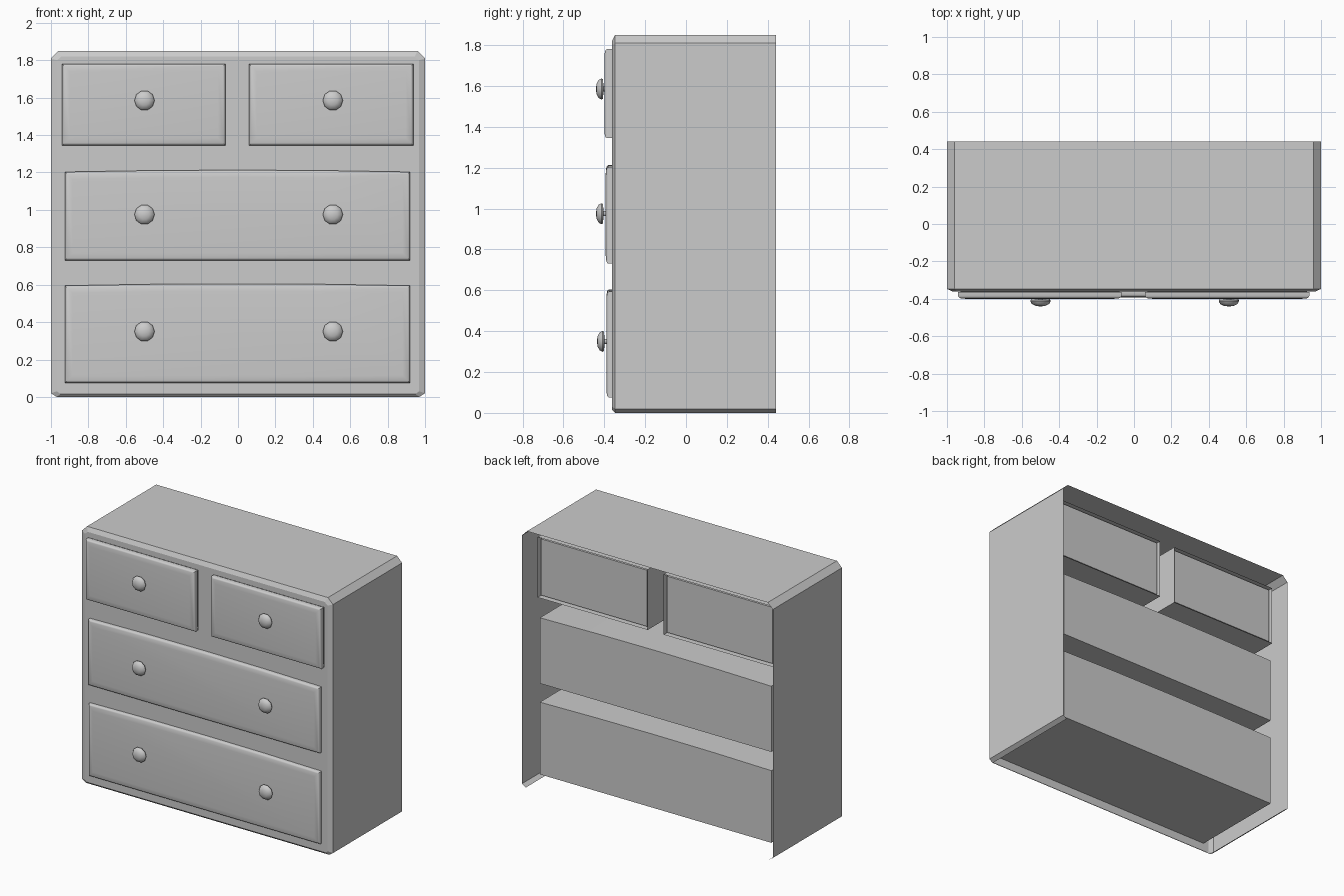
import bpy, bmesh, math

if "Cube" in bpy.data.objects:
    bpy.data.objects.remove(bpy.data.objects["Cube"])

BACK, FRONT, BOX_BACK = 0.44, -0.362, 0.35
# drawer openings: name, x0, x1, z0, z1, bow of the top edge, front y
DRAWERS = [
    ("upper_left_drawer", -0.94, -0.067, 1.345, 1.78, 0.0, -0.40),
    ("upper_right_drawer", 0.06, 0.937, 1.345, 1.78, 0.0, -0.40),
    ("middle_drawer", -0.925, 0.92, 0.73, 1.203, 0.01, -0.393),
    ("bottom_drawer", -0.925, 0.92, 0.075, 0.595, 0.01, -0.39),
]


def finish(name, bm, smooth_angle=None):
    bmesh.ops.recalc_face_normals(bm, faces=bm.faces[:])
    me = bpy.data.meshes.new(name)
    bm.to_mesh(me)
    bm.free()
    ob = bpy.data.objects.new(name, me)
    bpy.context.collection.objects.link(ob)
    if smooth_angle:
        bpy.ops.object.select_all(action='DESELECT')
        ob.select_set(True)
        bpy.context.view_layer.objects.active = ob
        bpy.ops.object.shade_smooth_by_angle(angle=math.radians(smooth_angle))
    return ob


def outline(x0, x1, z0, z1, bow, inset=0.0):
    """Rectangle whose top edge can rise gently to the middle."""
    x0, x1, z0, z1 = x0 + inset, x1 - inset, z0 + inset, z1 - inset
    pts = [(x0, z0), (x1, z0)]
    ts = [1, 0.5, 0, -0.5, -1] if bow else [1, -1]
    for t in ts:
        pts.append(((x0 + x1) / 2 + t * (x1 - x0) / 2, z1 + bow * (1 - t * t)))
    return pts


def ring(bm, pts, y):
    return [bm.verts.new((x, y, z)) for x, z in pts]


def bridge(bm, a, b, closed=True):
    n = len(a)
    for i in range(n if closed else n - 1):
        j = (i + 1) % n
        bm.faces.new((a[i], a[j], b[j], b[i]))


# carcass: chamfered shell, open at the back and underneath
bm = bmesh.new()
outer = [(0.97, 0), (1, 0.02), (1, 1.81), (0.96, 1.85),
         (-0.96, 1.85), (-1, 1.81), (-1, 0.02), (-0.97, 0)]
inner = [(0.95, 0.015), (0.967, 0.03), (0.967, 1.8), (0.945, 1.82),
         (-0.945, 1.82), (-0.967, 1.8), (-0.967, 0.03), (-0.95, 0.015)]
back, side, face = ring(bm, outer, BACK), ring(bm, outer, -0.347), ring(bm, inner, FRONT)
bridge(bm, back, side, closed=False)
bridge(bm, side, face)

# front frame with drawer openings
loops = [face]
for name, x0, x1, z0, z1, bow, y in DRAWERS:
    hole = ring(bm, outline(x0, x1, z0, z1, bow), FRONT)
    loops.append(hole)
    if not bow:  # upper drawers slide in open-backed sleeves
        bridge(bm, hole, ring(bm, outline(x0, x1, z0, z1, bow), BOX_BACK))
edges = []
for lp in loops:
    for a, b in zip(lp, lp[1:] + lp[:1]):
        edges.append(bm.edges.get((a, b)) or bm.edges.new((a, b)))
bmesh.ops.triangle_fill(bm, edges=edges, use_beauty=True, normal=(0, -1, 0))
finish("carcass", bm)

# drawers: boxes with softly bevelled fronts
for name, x0, x1, z0, z1, bow, y in DRAWERS:
    bm = bmesh.new()
    gap = 0.0 if bow else 0.015
    steps = [(gap, BOX_BACK - gap), (gap, FRONT), (0, FRONT - 0.001), (0, y + 0.014),
             (0.004, y + 0.007), (0.012, y + 0.003), (0.04, y)]
    rings = [ring(bm, outline(x0, x1, z0, z1, bow, i), yy) for i, yy in steps]
    for a, b in zip(rings, rings[1:]):
        bridge(bm, a, b)
    bm.faces.new(rings[0])
    bm.faces.new(rings[-1])
    finish(name, bm, 35)

# knobs: lathed domes on short stems
PROFILE = [(0.013, 0.03), (0.013, -0.004), (0.05, -0.006), (0.054, -0.014),
           (0.046, -0.028), (0.026, -0.038)]
SIDES = 10


def knob(name, x, z, y):
    bm = bmesh.new()
    rings = []
    for r, dy in PROFILE:
        pts = [(x + r * math.cos(k * math.tau / SIDES), z + r * math.sin(k * math.tau / SIDES))
               for k in range(SIDES)]
        rings.append(ring(bm, pts, y + dy))
    for a, b in zip(rings, rings[1:]):
        bridge(bm, a, b)
    tip = bm.verts.new((x, y - 0.041, z))
    for i in range(SIDES):
        bm.faces.new((rings[-1][i], rings[-1][(i + 1) % SIDES], tip))
    finish(name, bm, 50)


for row, z, y in (("upper", 1.585, -0.4), ("middle", 0.975, -0.4), ("bottom", 0.35, -0.395)):
    knob(row + "_left_knob", -0.5, z, y)
    knob(row + "_right_knob", 0.507, z, y)
